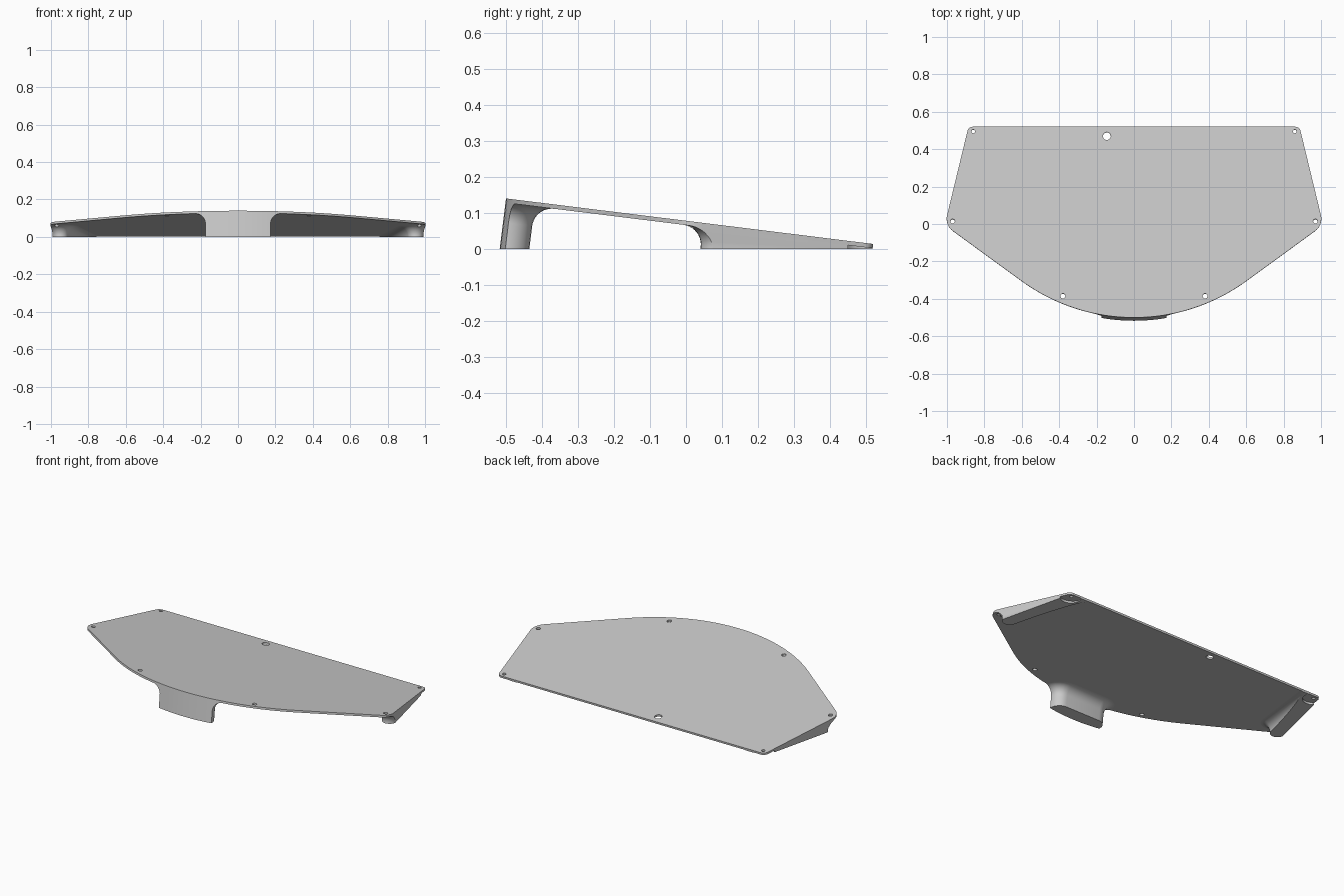
import bpy, bmesh, math
from mathutils import Vector

if "Cube" in bpy.data.objects:
    bpy.data.objects.remove(bpy.data.objects["Cube"], do_unlink=True)

SLOPE, MID_Z, THICK, FILLET = 0.124, 0.078, 0.012, 0.055
NORMAL = Vector((0, SLOPE, 1)).normalized()

grey = bpy.data.materials.new("light grey")
grey.use_nodes = True
grey.diffuse_color = (0.6, 0.6, 0.6, 1)
grey.node_tree.nodes["Principled BSDF"].inputs["Base Color"].default_value = (0.6, 0.6, 0.6, 1)


def place(p, w):
    """Point on the sloping top, moved w along its normal; w=None drops it to the ground."""
    top = Vector((p[0], p[1], MID_Z - SLOPE * p[1]))
    if w is None:
        w = -top.z / NORMAL.z
    return top + NORMAL * w


def loft(name, layers):
    """Closed solid through (outline, height) layers."""
    bm = bmesh.new()
    rings = [[bm.verts.new(place(p, w)) for p in outline] for outline, w in layers]
    for a, b in zip(rings, rings[1:]):
        for i in range(len(a)):
            j = (i + 1) % len(a)
            bm.faces.new((a[i], a[j], b[j], b[i]))
    bm.faces.new(rings[0])
    bm.faces.new(rings[-1])
    bmesh.ops.recalc_face_normals(bm, faces=bm.faces)
    mesh = bpy.data.meshes.new(name)
    bm.to_mesh(mesh)
    bm.free()
    mesh.materials.append(grey)
    obj = bpy.data.objects.new(name, mesh)
    bpy.context.collection.objects.link(obj)
    return obj


def cut(obj, cutter, operation="DIFFERENCE"):
    """Apply a boolean and remove the cutter."""
    mod = obj.modifiers.new("cut", "BOOLEAN")
    mod.operation, mod.solver, mod.object = operation, "EXACT", cutter
    bpy.context.view_layer.objects.active = obj
    bpy.ops.object.modifier_apply(modifier=mod.name)
    bpy.data.objects.remove(cutter, do_unlink=True)


def circle(centre, r, n=24):
    return [(centre[0] + r * math.cos(math.tau * i / n),
             centre[1] + r * math.sin(math.tau * i / n)) for i in range(n)]


def drill(obj, centre, r, top=0.05):
    cut(obj, loft("drill", [(circle(centre, r), top), (circle(centre, r), -0.3)]))


def round_corner(before, corner, after, r, n=8):
    """Arc that rounds a corner of an outline."""
    c = Vector(corner)
    a, b = (Vector(before) - c).normalized(), (Vector(after) - c).normalized()
    half = a.angle(b) / 2
    centre = c + (a + b).normalized() * r / math.sin(half)
    start = c + a * r / math.tan(half) - centre
    end = c + b * r / math.tan(half) - centre
    return [centre + start.lerp(end, i / n).normalized() * r for i in range(n + 1)]


def slot(p, q, r, n=12):
    """Outline of a bar with round ends."""
    p, q = Vector(p), Vector(q)
    angle = math.atan2(q.y - p.y, q.x - p.x) - math.pi / 2
    pts = []
    for centre, turn in ((q, angle), (p, angle + math.pi)):
        for i in range(n + 1):
            t = turn + math.pi * i / n
            pts.append(centre + Vector((math.cos(t), math.sin(t))) * r)
    return pts


# Plate outline: half of it, then mirrored
ARC_R, ARC_Y, ARC_END = 1.02, 0.52, math.radians(36)
back, side = (0.885, 0.52), (1.012, -0.005)
arc = [(ARC_R * math.sin(ARC_END * i / 20), ARC_Y - ARC_R * math.cos(ARC_END * i / 20))
       for i in range(21)]
half = arc + round_corner(arc[-1], side, back, 0.08) + round_corner(side, back, (0, 0.52), 0.03)
outline = half + [(-p[0], p[1]) for p in reversed(half[1:])]

# Sloping plate with screw holes
plate = loft("sloping_plate", [(outline, 0), (outline, -THICK)])
for s in (1, -1):
    for x, y, r in ((0.86, 0.495, 0.01), (0.97, 0.015, 0.012), (0.38, -0.385, 0.013)):
        drill(plate, (s * x, y), r)
drill(plate, (-0.145, 0.47), 0.021)


def foot(name, p, q, r):
    """Round-ended bar that flares into the plate, trimmed to its edge and the ground."""
    layers = []
    for i in range(11):
        a = math.pi / 2 * i / 10
        layers.append((slot(p, q, r + FILLET * (1 - math.sin(a))),
                       -THICK - FILLET * (1 - math.cos(a))))
    layers.append((slot(p, q, r), -0.25))
    obj = loft(name, layers)
    cut(obj, loft("trim", [(outline, 0.02), (outline, None)]), "INTERSECT")
    return obj


# Feet: one in front, one along each side with a recess round the rear screw
parts = [plate, foot("front_foot", (-0.115, -0.479), (0.115, -0.479), 0.06)]
edge = (Vector(back) - Vector(side)).normalized()
inward = Vector((-edge.y, edge.x))
start = Vector(side) + edge * 0.108 + inward * 0.038
end = start + edge * 0.6
for s, label in ((1, "left"), (-1, "right")):
    bar = foot(label + "_foot", (s * start.x, start.y), (s * end.x, end.y), 0.042)
    drill(bar, (s * 0.86, 0.495), 0.06)
    drill(bar, (s * 0.97, 0.015), 0.012)
    parts.append(bar)

# Smooth the curves, keep the edges sharp
bpy.ops.object.select_all(action="DESELECT")
for obj in parts:
    obj.select_set(True)
bpy.context.view_layer.objects.active = plate
bpy.ops.object.shade_smooth_by_angle(angle=math.radians(30))
